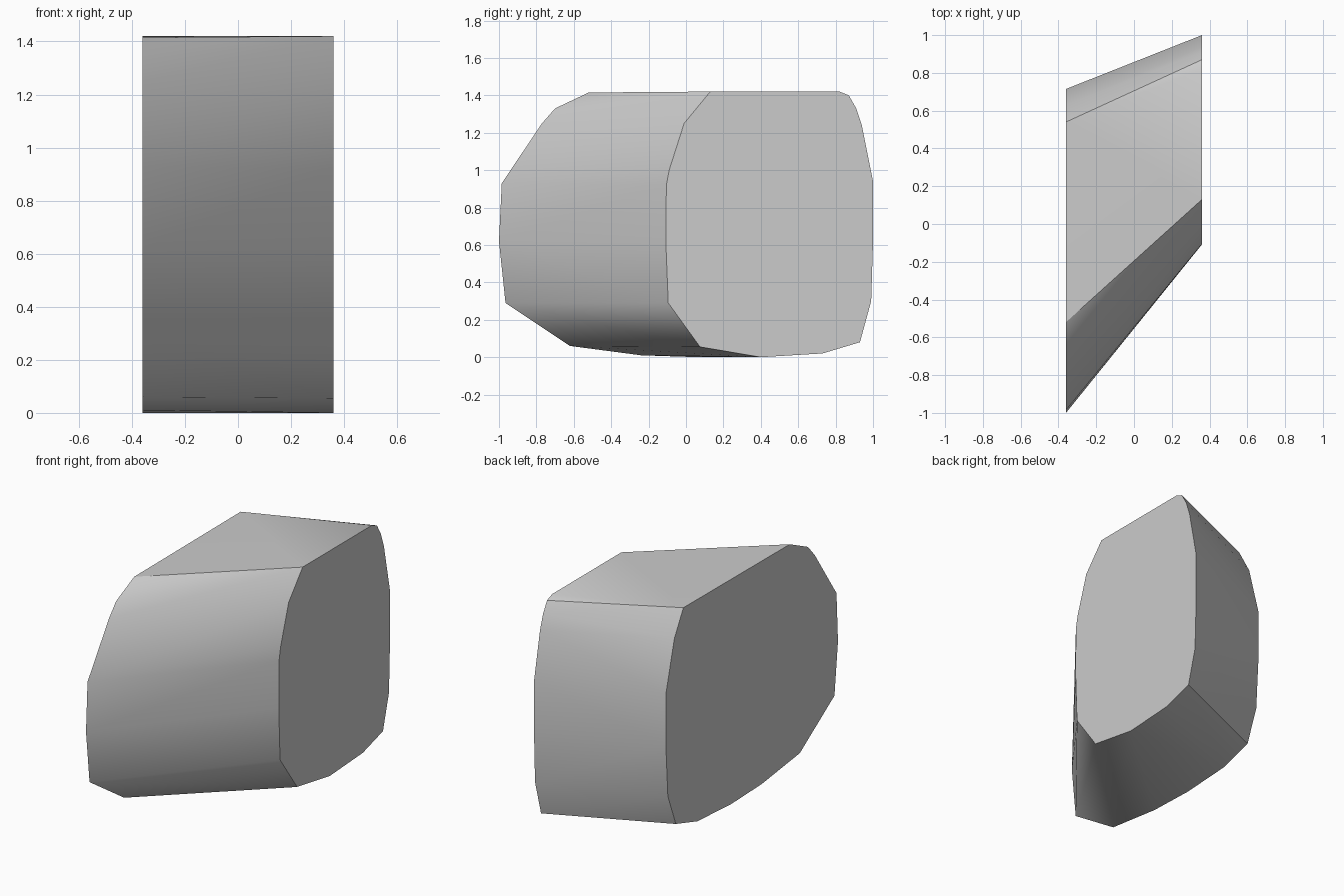
import bpy, bmesh, math

cube = bpy.data.objects.get("Cube")
if cube:
    bpy.data.objects.remove(cube, do_unlink=True)

# Plain grey stone
grey = bpy.data.materials.new("light_grey")
grey.use_nodes = True
colour = (0.6, 0.6, 0.6, 1)
grey.diffuse_color = colour
grey.node_tree.nodes["Principled BSDF"].inputs["Base Color"].default_value = colour

# Outlines of the two flat ends, as (y, z)
HALF_WIDTH = 0.36
small_end = [(-0.105, 0.92), (-0.09, 1.0), (-0.01, 1.25), (0.13, 1.42), (0.82, 1.42),
             (0.87, 1.4), (0.91, 1.33), (0.94, 1.24), (1, 0.94), (1, 0.62),
             (0.99, 0.3), (0.93, 0.08), (0.73, 0.02), (0.4, 0), (0.075, 0.055),
             (-0.095, 0.29), (-0.108, 0.62)]
large_end = [(-1, 0.62), (-0.985, 0.93), (-0.77, 1.25), (-0.7, 1.33), (-0.52, 1.415),
             (0.54, 1.42), (0.63, 1.26), (0.715, 0.94), (0.715, 0.62), (0.695, 0.29),
             (0.615, 0.085), (0.4, 0.02), (0.065, 0), (-0.24, 0.01), (-0.62, 0.06),
             (-0.965, 0.29)]

# Wrap a taut skin around both ends
bm = bmesh.new()
for x, outline in ((HALF_WIDTH, small_end), (-HALF_WIDTH, large_end)):
    for y, z in outline:
        bm.verts.new((x, y, z))
bmesh.ops.convex_hull(bm, input=bm.verts[:])
loose = [v for v in bm.verts if not v.link_faces]
bmesh.ops.delete(bm, geom=loose, context='VERTS')

# Merge each end into one flat face
inner = [e for e in bm.edges if len(e.link_faces) == 2
         and all(abs(f.normal.x) > 0.999 for f in e.link_faces)]
bmesh.ops.dissolve_edges(bm, edges=inner, use_verts=False)
bmesh.ops.recalc_face_normals(bm, faces=bm.faces[:])

mesh = bpy.data.meshes.new("stone_block")
bm.to_mesh(mesh)
bm.free()
mesh.materials.append(grey)
block = bpy.data.objects.new("stone_block", mesh)
bpy.context.collection.objects.link(block)

# Rounded sides, crisp ends
bpy.ops.object.select_all(action='DESELECT')
block.select_set(True)
bpy.context.view_layer.objects.active = block
bpy.ops.object.shade_smooth_by_angle(angle=math.radians(30))
